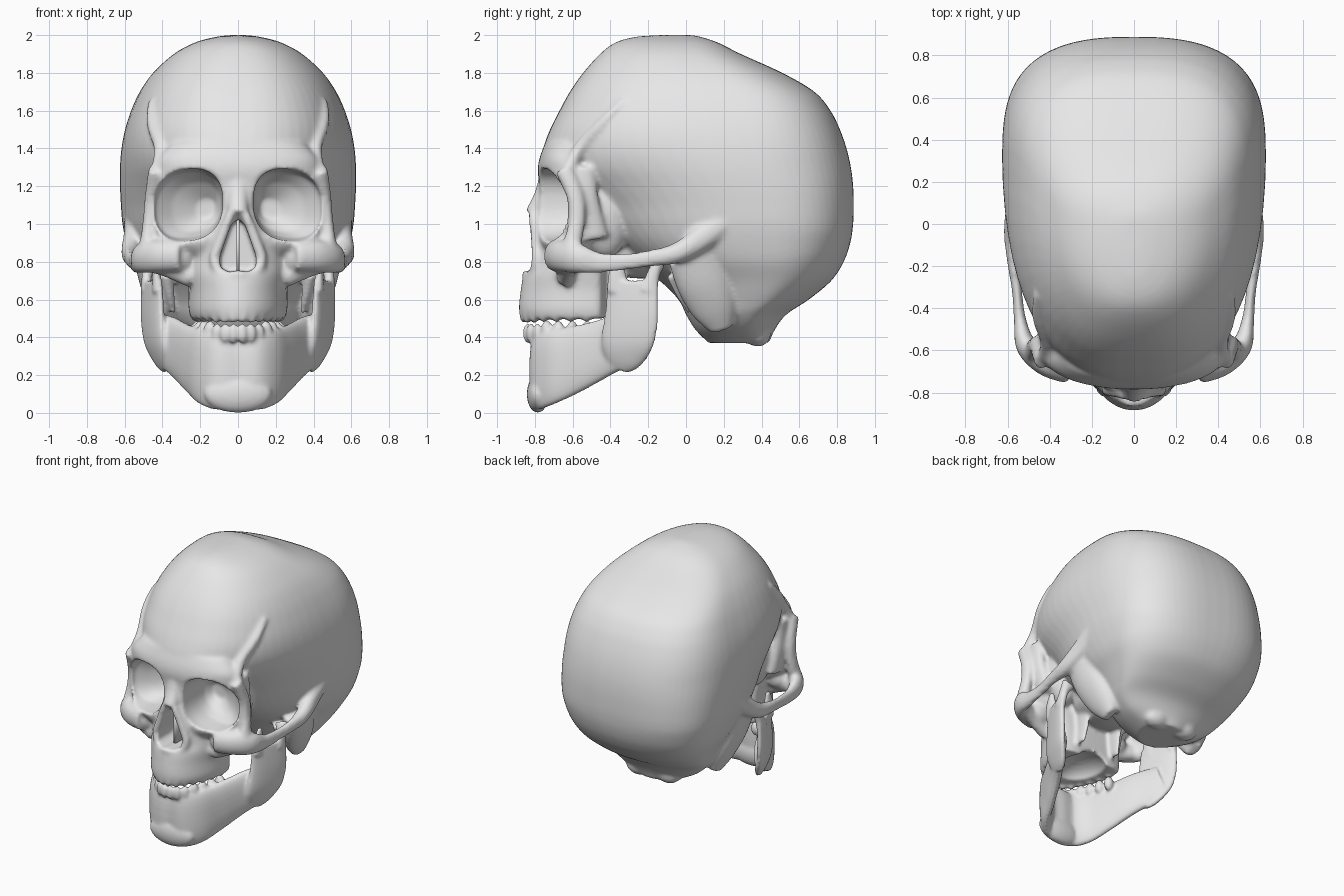
import bpy, bmesh, math
from mathutils import Vector, Matrix

bone = bpy.data.materials.new("bone_grey")
bone.diffuse_color = (0.8, 0.8, 0.8, 1)


def power(v, n):
    return math.copysign(abs(v) ** (2 / n), v)


def spline(rows, steps=5):
    """Smooth interpolation through rows of numbers."""
    out = []
    for i in range(len(rows) - 1):
        p = [rows[max(0, min(len(rows) - 1, i + k))] for k in (-1, 0, 1, 2)]
        for s in range(steps):
            t = s / steps
            out.append([b + 0.5 * t * (c - a + t * (2 * a - 5 * b + 4 * c - d + t * (3 * (b - c) + d - a)))
                        for a, b, c, d in zip(*p)])
    return out + [list(rows[-1])]


def skin(bm, rings):
    vs = [[bm.verts.new(p) for p in r] for r in rings]
    n = len(vs[0])
    for a, b in zip(vs, vs[1:]):
        for i in range(n):
            bm.faces.new((a[i], a[(i + 1) % n], b[(i + 1) % n], b[i]))
    bm.faces.new(vs[0][::-1])
    bm.faces.new(vs[-1])


def slices(bm, rows, mid, back_n):
    """Stack of egg-shaped horizontal slices: z, front y, back y, half width, front squareness."""
    rings = []
    for z, yf, yb, w, fn in spline(rows):
        ym = yf + mid * (yb - yf)
        ring = []
        for i in range(64):
            c, s = math.cos(i * math.tau / 64), math.sin(i * math.tau / 64)
            n, r = (fn, ym - yf) if s < 0 else (back_n(z), yb - ym)
            ring.append((w * power(c, n), ym + r * power(s, n), z))
        rings.append(ring)
    skin(bm, rings)


def tube(bm, rows, n=2, sides=(1, -1), skew=0):
    """Tapered strut: x, y, z, side radius, upright radius; skew turns it outward toward the back."""
    for sx in sides:
        pts = spline([(sx * r[0], *r[1:]) for r in rows])
        pos = [Vector(p[:3]) for p in pts]
        whole = (pos[-1] - pos[0]).normalized()
        ref = Vector((0, 1, 0)) if abs(whole.z) > 0.7 else Vector((0, 0, 1))
        rings = []
        for i, p in enumerate(pts):
            t = (pos[min(i + 1, len(pos) - 1)] - pos[max(i - 1, 0)]).normalized()
            up = (ref - t * ref.dot(t)).normalized()
            side = t.cross(up)
            ring = [pos[i] + side * p[3] * power(math.cos(a), n) + up * p[4] * power(math.sin(a), n)
                    for a in (k * math.tau / 24 for k in range(24))]
            for v in ring:
                v.x += sx * skew * (v.y - pos[i].y)
            rings.append(ring)
        skin(bm, rings)


def blob(bm, c, r, segs=24):
    for sx in ((1, -1) if c[0] else (1,)):
        m = Matrix.Translation((sx * c[0], c[1], c[2])) @ Matrix.Diagonal((*r, 1))
        bmesh.ops.create_uvsphere(bm, u_segments=segs, v_segments=segs // 2, radius=1, matrix=m)


def make(name, bm):
    bmesh.ops.recalc_face_normals(bm, faces=bm.faces)
    me = bpy.data.meshes.new(name)
    bm.to_mesh(me)
    bm.free()
    me.materials.append(bone)
    me.shade_smooth()
    ob = bpy.data.objects.new(name, me)
    bpy.context.collection.objects.link(ob)
    return ob


def fuse(ob, cutter=None, voxel=0.013, smooth=8):
    """Weld overlapping parts into one smooth skin, with optional hollows."""
    def remesh():
        m = ob.modifiers.new("weld", 'REMESH')
        m.mode, m.voxel_size, m.use_smooth_shade = 'VOXEL', voxel, True
    remesh()
    if cutter:
        cutter.hide_render = True
        b = ob.modifiers.new("hollows", 'BOOLEAN')
        b.operation, b.object, b.solver = 'DIFFERENCE', cutter, 'EXACT'
        remesh()
    s = ob.modifiers.new("soften", 'SMOOTH')
    s.factor, s.iterations = 0.5, smooth


def teeth(bm, ax, ay, z, h, lift):
    for i in range(7):
        a = math.radians(6 + 12.2 * i)
        back = i > 2
        blob(bm, (ax * math.sin(a), -.45 - ay * math.cos(a), z + lift * back),
             (.03 + .005 * back, .026 + .006 * back, h), 16)


# Braincase
bm = bmesh.new()
slices(bm, [(.37, .12, .44, .17, 2), (.44, .05, .47, .31, 2), (.52, .0, .53, .40, 2), (.6, -.04, .65, .455, 2.1),
            (.7, -.14, .77, .51, 2.1), (.8, -.28, .835, .562, 2.1), (.9, -.4, .87, .592, 2.1),
            (1.0, -.49, .885, .612, 2.05), (1.1, -.56, .888, .62, 2.05), (1.2, -.66, .885, .625, 2.05),
            (1.3, -.755, .873, .625, 2.1), (1.4, -.755, .85, .617, 2.3), (1.5, -.72, .815, .598, 2.45),
            (1.6, -.67, .765, .566, 2.5), (1.7, -.615, .68, .52, 2.5), (1.8, -.545, .51, .45, 2.4),
            (1.9, -.455, .29, .34, 2.3), (1.96, -.375, .17, .23, 2.2), (1.99, -.27, .08, .12, 2),
            (2.0, -.14, .03, .04, 2)], 0.65, lambda z: min(2.65, 1.2 + 1.5 * z))
# Brow, orbit block and upper jaw
slices(bm, [(.84, -.755, -.45, .34, 2), (.9, -.78, -.45, .42, 2.1), (1.0, -.785, -.45, .45, 2.2),
            (1.1, -.775, -.45, .45, 2.2), (1.2, -.775, -.45, .45, 2.2), (1.28, -.785, -.45, .445, 2.2),
            (1.35, -.775, -.5, .42, 2.2), (1.43, -.745, -.5, .35, 2.2)], 0.6, lambda z: 2)
slices(bm, [(.5, -.87, -.42, .25, 2), (.55, -.885, -.42, .262, 2), (.65, -.875, -.42, .262, 2),
            (.73, -.86, -.42, .275, 2), (.8, -.825, -.42, .285, 2), (.95, -.80, -.42, .28, 2)], 0.85, lambda z: 3)
# Wall between orbit and temple
blob(bm, (.28, -.42, 1.06), (.11, .13, .24))
tube(bm, [(.41, -.54, 1.30, .04, .06), (.41, -.52, 1.12, .04, .06), (.39, -.48, .92, .04, .07)])
# Temple ridge and side rim of the orbit
tube(bm, [(.428, -.63, 1.28, .035, .035), (.41, -.56, 1.4, .035, .035), (.448, -.44, 1.53, .035, .035),
          (.458, -.33, 1.65, .02, .02)])
tube(bm, [(.48, -.61, .87, .045, .05), (.472, -.58, 1.0, .034, .045), (.462, -.585, 1.14, .032, .045),
          (.435, -.645, 1.29, .04, .05)])
# Cheekbone, arch and its crest over the ear
tube(bm, [(.30, -.70, .83, .06, .08), (.42, -.66, .83, .06, .085), (.51, -.58, .82, .05, .08),
          (.54, -.46, .795, .03, .055), (.555, -.32, .80, .024, .045), (.572, -.18, .82, .03, .045),
          (.568, -.04, .85, .05, .055), (.56, .12, .95, .045, .065), (.58, .27, 1.07, .025, .045)])
tube(bm, [(.5, -.58, .80, .04, .05), (.38, -.62, .78, .045, .06), (.24, -.64, .72, .05, .06)])
blob(bm, (.33, -.63, .82), (.11, .09, .09))
# Nose bridge, rim and spine
tube(bm, [(0, -.73, 1.24, .07, .05), (0, -.76, 1.15, .055, .045), (0, -.81, 1.05, .055, .045)], sides=(1,))
tube(bm, [(.04, -.81, 1.05, .025, .025), (.09, -.795, .92, .028, .028), (.125, -.79, .81, .028, .028),
          (.08, -.815, .735, .025, .025), (0, -.85, .735, .025, .025)])
# Skull base, wing plates, mastoid and stylus
blob(bm, (0, -.22, .86), (.25, .32, .15))
tube(bm, [(.15, -.36, .84, .03, .07), (.14, -.37, .7, .02, .06), (.15, -.38, .56, .015, .04)])
tube(bm, [(.475, .04, .84, .08, .14), (.445, .09, .69, .075, .14), (.40, .15, .55, .065, .12),
          (.37, .19, .44, .035, .06)])
tube(bm, [(.38, -.06, .74, .04, .05), (.36, -.02, .62, .025, .03), (.34, .02, .53, .012, .012)])
blob(bm, (.12, .38, .42), (.10, .07, .07))
# Upper teeth
teeth(bm, .225, .41, .528, .06, .008)
skull = make("skull", bm)

# Hollows: orbits, nose opening, palate, ear canal
bm = bmesh.new()
for sx in (1, -1):
    rings = []
    for y, cx, cz, rx, rz in [(-1, .268, 1.1, .187, .19), (-.72, .268, 1.1, .187, .19),
                              (-.6, .262, 1.1, .178, .175), (-.53, .22, 1.09, .13, .13), (-.46, .17, 1.08, .05, .05)]:
        ring = []
        for i in range(48):
            c, s = math.cos(i * math.tau / 48), math.sin(i * math.tau / 48)
            dx, dz = rx * power(c, 2.4), rz * power(s, 2.4)
            ring.append((sx * (cx + dx), y, cz + dz - .1 * dx))
        rings.append(ring)
    skin(bm, rings)
half = [(.035, 1.0), (.06, .93), (.095, .83), (.095, .77), (.05, .745)]
outline = [(0, 1.025)] + half + [(0, .755)] + [(-x, z) for x, z in half[::-1]]
skin(bm, [[(x, y, z) for x, z in outline] for y in (-1, -.62)])
blob(bm, (0, -.56, .47), (.16, .21, .11))
blob(bm, (.6, -.06, .75), (.08, .035, .04))
fuse(skull, make("hollow_cutter", bm), voxel=0.012, smooth=6)

# Nose septum
bm = bmesh.new()
bmesh.ops.create_cube(bm, size=1, matrix=Matrix.Translation((0, -.68, .88)) @ Matrix.Diagonal((.018, .14, .28, 1)))
make("nose_septum", bm)

# Lower jaw: body, chin, upright branch with its two prongs
bm = bmesh.new()
side = [(.10, -.78, .22, .045, .205), (.185, -.71, .245, .045, .195), (.25, -.59, .285, .045, .175),
        (.315, -.46, .335, .045, .155), (.385, -.34, .385, .04, .14), (.44, -.23, .43, .03, .10)]
tube(bm, [(-r[0], *r[1:]) for r in side[::-1]] + [(0, -.78, .22, .045, .205)] + side, n=2.3, sides=(1,))
blob(bm, (0, -.785, .10), (.18, .058, .10))
tube(bm, [(.375, -.36, .235, .02, .06), (.40, -.335, .29, .034, .11), (.435, -.31, .38, .036, .14),
          (.452, -.29, .5, .034, .143), (.455, -.285, .62, .03, .137), (.455, -.285, .70, .025, .132)],
     n=2.3, skew=.35)
tube(bm, [(.43, -.36, .64, .026, .06), (.43, -.365, .75, .022, .045), (.43, -.355, .83, .014, .018)])
tube(bm, [(.49, -.20, .64, .026, .05), (.48, -.17, .74, .03, .035), (.46, -.14, .80, .055, .035)])
# Lower teeth
teeth(bm, .218, .39, .422, .054, .014)
fuse(make("lower_jaw", bm), voxel=0.011, smooth=6)
